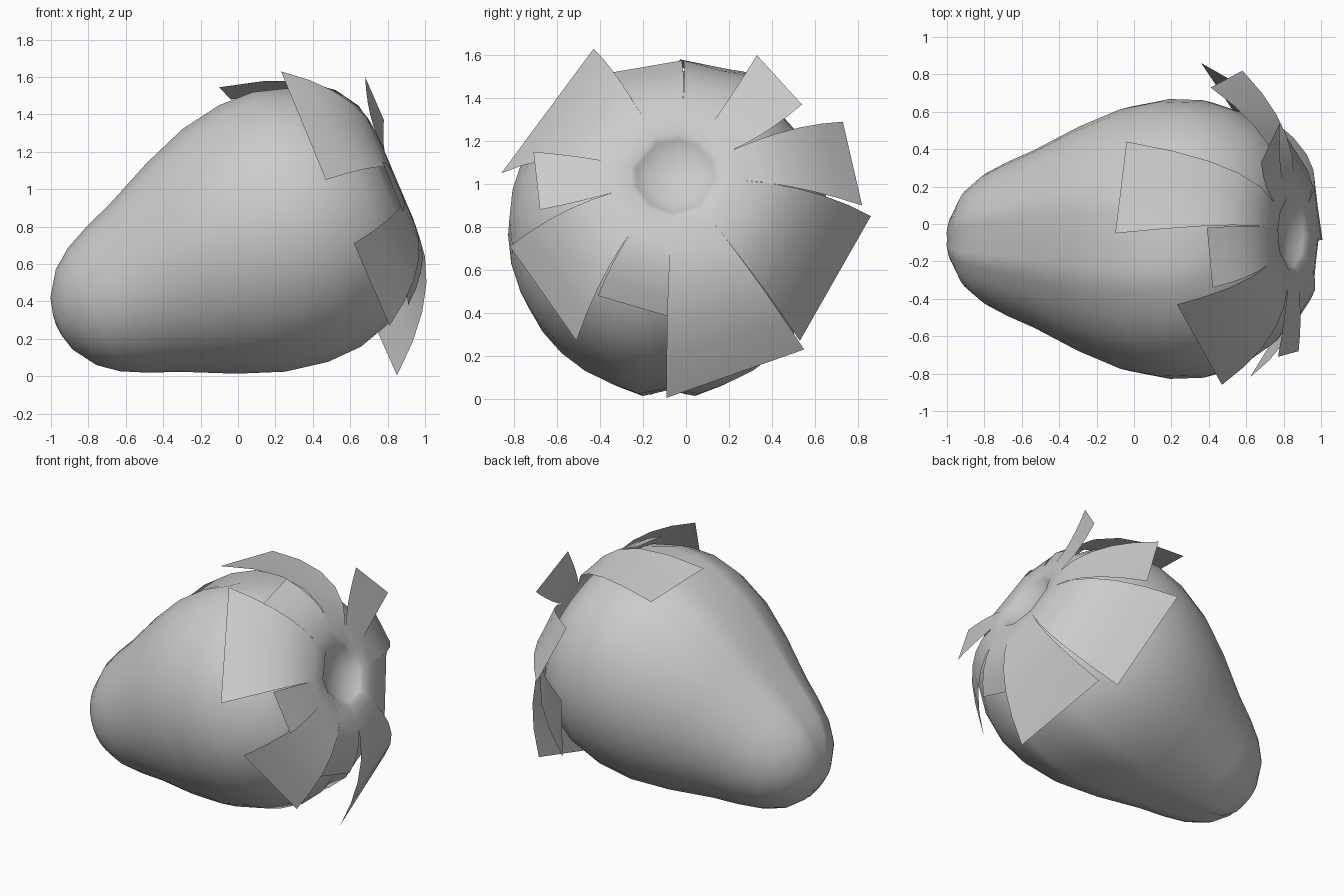
import bpy, bmesh, math
from mathutils import Vector

if "Cube" in bpy.data.objects:
    bpy.data.objects.remove(bpy.data.objects["Cube"])

# Fruit axis frame: s runs along the axis, t is "up" across it
O = Vector((0.23, -0.08, 0.78))
D = Vector((0.92, 0, 0.39)).normalized()
U = Vector((-0.39, 0, 0.92)).normalized()
Y = Vector((0, 1, 0))


def finish(bm, name, angle):
    bmesh.ops.recalc_face_normals(bm, faces=bm.faces)
    me = bpy.data.meshes.new(name)
    bm.to_mesh(me)
    bm.free()
    ob = bpy.data.objects.new(name, me)
    bpy.context.collection.objects.link(ob)
    bpy.ops.object.select_all(action='DESELECT')
    ob.select_set(True)
    bpy.context.view_layer.objects.active = ob
    bpy.ops.object.shade_smooth_by_angle(angle=math.radians(angle))
    return ob


# Fruit body: revolved profile (s, r) with a shallow crease above and below
profile = [(-1.299, 0.06), (-1.275, 0.15), (-1.19, 0.275), (-1.085, 0.355),
           (-0.95, 0.42), (-0.79, 0.484), (-0.52, 0.612), (-0.275, 0.706),
           (-0.043, 0.748), (0.15, 0.742), (0.32, 0.69), (0.487, 0.586),
           (0.6, 0.437), (0.645, 0.27), (0.62, 0.2), (0.57, 0.13)]
N = 32
crease = {0: 0.03, 1: -0.012}
bm = bmesh.new()
rings = []
for s, r in profile:
    ring = []
    for k in range(N):
        a = 2 * math.pi * k / N
        off = min(k % (N // 2), N // 2 - k % (N // 2))
        rr = r - crease.get(off, 0) * min(1, r / 0.4) if s < 0.4 else r
        ring.append(bm.verts.new(O + D * s + U * rr * math.cos(a) + Y * rr * math.sin(a)))
    rings.append(ring)
for a, b in zip(rings, rings[1:]):
    for k in range(N):
        j = (k + 1) % N
        bm.faces.new((a[k], a[j], b[j], b[k]))
for ring, s in ((rings[0], -1.305), (rings[-1], 0.56)):
    c = bm.verts.new(O + D * s)
    for k in range(N):
        bm.faces.new((ring[k], ring[(k + 1) % N], c))
finish(bm, "fruit_body", 60)

# Leaf crown: slit ends as seen from the right (y, z), then the outer corners
slits = [(-0.02, 1.32), (0.12, 1.28), (0.22, 1.16), (0.24, 1.02), (0.12, 0.83),
         (-0.07, 0.77), (-0.23, 0.81), (-0.34, 0.96), (-0.34, 1.10), (-0.19, 1.29)]
tips = [((-0.10, -0.05, 1.545), (-0.04, 0.44, 1.48)),
        ((0.68, 0.33, 1.60), (0.78, 0.54, 1.37)),
        ((0.41, 0.73, 1.29), (0.58, 0.82, 0.90)),
        ((0.36, 0.86, 0.85), (0.58, 0.53, 0.27)),
        ((0.75, 0.55, 0.23), (0.85, -0.09, 0.005)),
        ((0.91, -0.07, 0.38), (0.90, -0.41, 0.48)),
        ((0.81, -0.51, 0.27), (0.62, -0.82, 0.71)),
        ((0.88, -0.68, 0.88), (0.77, -0.71, 1.15)),
        ((0.47, -0.86, 1.05), (0.23, -0.43, 1.63)),
        ((0.42, -0.34, 1.52), (0.39, -0.02, 1.575))]
S = 0.67
hub = O + D * S + Y * 0.03


def on_plane(y, z):
    t = (z - O.z - D.z * S) / U.z
    p = O + D * S + U * t
    p.y = y
    return p


bm = bmesh.new()
P = [on_plane(*q) for q in slits]
n = len(P)
pv = [bm.verts.new(p) for p in P]

# Dished centre of the crown
inner = pv
for radius, drop in ((0.21, -0.005), (0.185, 0.015), (0.13, 0.05)):
    ring = [bm.verts.new(hub + (p - hub).normalized() * radius - D * drop) for p in P]
    for i in range(n):
        j = (i + 1) % n
        bm.faces.new((inner[i], inner[j], ring[j], ring[i]))
    inner = ring
c = bm.verts.new(hub - D * 0.065)
for i in range(n):
    bm.faces.new((inner[i], inner[(i + 1) % n], c))


# Leaves: widening strips that leave the crown flat and bend to their tips
def bend(p, q, u, lift):
    ctrl = p + (p - hub).normalized() * (q - p).length * lift
    return p * (1 - u) ** 2 + ctrl * 2 * u * (1 - u) + q * u * u


STEPS = 5
for i in range(n):
    a, b = P[i], P[(i + 1) % n]
    qa, qb = Vector(tips[i][0]), Vector(tips[i][1])
    pairs = ((a, qa, 0.46), ((a + b) / 2, (qa + qb) / 2, 0.43), (b, qb, 0.44))
    prev = [pv[i], None, pv[(i + 1) % n]]
    for k in range(1, STEPS + 1):
        row = [bm.verts.new(bend(p, q, k / STEPS, lift)) for p, q, lift in pairs]
        if prev[1] is None:
            bm.faces.new((prev[0], prev[2], row[1]))
            bm.faces.new((prev[0], row[1], row[0]))
            bm.faces.new((prev[2], row[2], row[1]))
        else:
            for m in range(2):
                bm.faces.new((prev[m], prev[m + 1], row[m + 1], row[m]))
        prev = row
finish(bm, "leaf_crown", 60)
